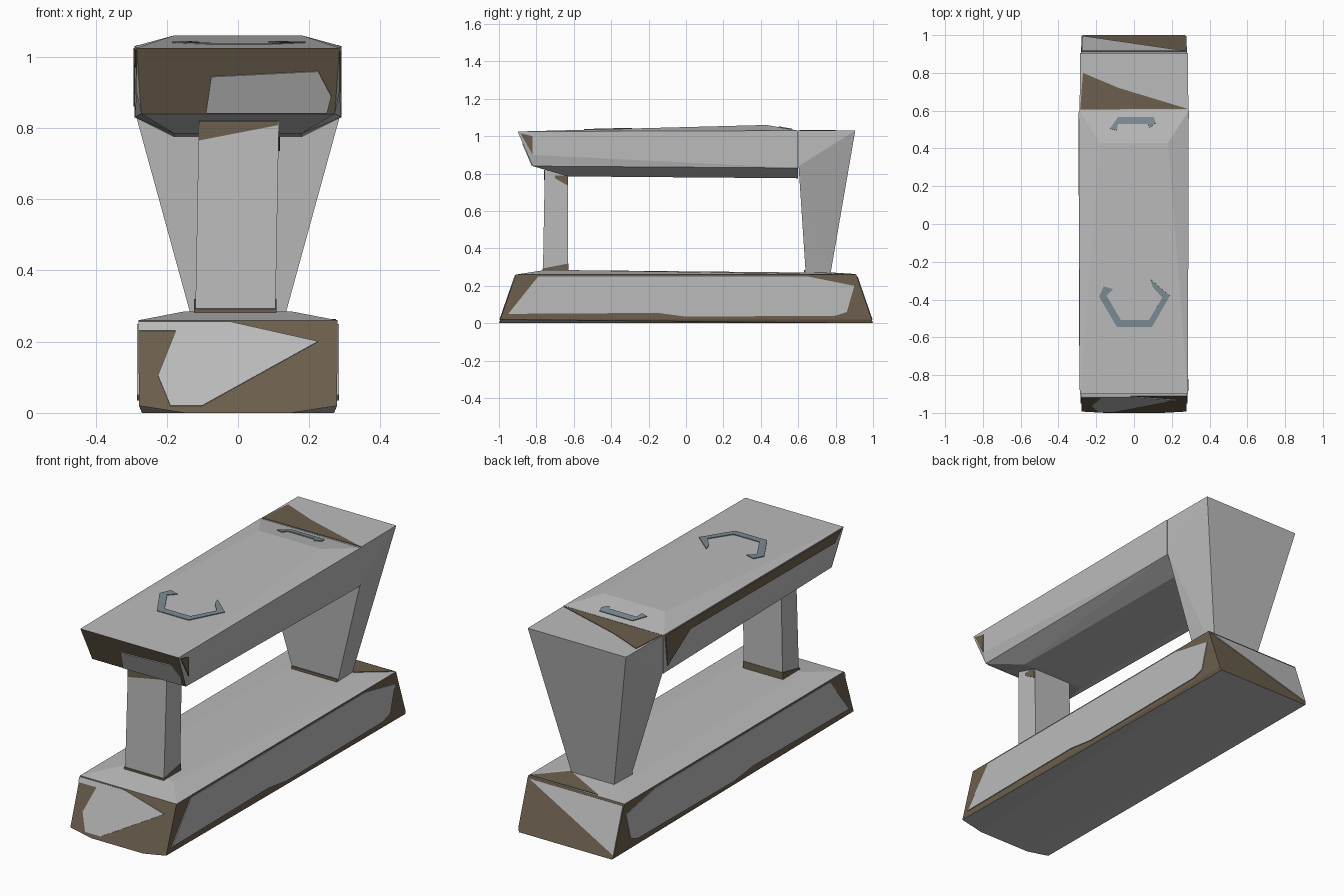
import bpy, bmesh
from mathutils import Vector

if "Cube" in bpy.data.objects:
    bpy.data.objects.remove(bpy.data.objects["Cube"])


def material(name, rgb):
    m = bpy.data.materials.new(name)
    m.diffuse_color = (*rgb, 1)
    m.use_nodes = True
    m.node_tree.nodes["Principled BSDF"].inputs["Base Color"].default_value = m.diffuse_color
    return m


GRAY = material("light_gray_panel", (0.50, 0.50, 0.50))
BROWN = material("brown_core", (0.15, 0.115, 0.075))
SLATE = material("slate_cuff", (0.20, 0.26, 0.29))


def finish(name, bm, mats, rule=None):
    bmesh.ops.recalc_face_normals(bm, faces=bm.faces)
    bm.normal_update()
    if rule:
        for f in bm.faces:
            f.material_index = int(rule(f.normal))
    me = bpy.data.meshes.new(name)
    bm.to_mesh(me)
    bm.free()
    for m in mats:
        me.materials.append(m)
    ob = bpy.data.objects.new(name, me)
    bpy.context.collection.objects.link(ob)
    return ob


def hull(name, pts, mats, rule=None):
    """Convex faceted block around a few corner points."""
    bm = bmesh.new()
    for p in pts:
        bm.verts.new(p)
    res = bmesh.ops.convex_hull(bm, input=bm.verts)
    loose = [v for v in bm.verts if not v.link_faces]
    bmesh.ops.delete(bm, geom=loose, context='VERTS')
    bmesh.ops.dissolve_limit(bm, angle_limit=0.01, verts=bm.verts, edges=bm.edges)
    return finish(name, bm, mats, rule)


def sym(*pts):
    """Corner points plus their mirror images in x."""
    return [(s * x, y, z) for x, y, z in pts for s in (-1, 1)]


def plate(name, pts, place, mat, half=0.004):
    """Thin painted panel: 2D outline laid on a plane by place(u, v)."""
    ps = [Vector(place(u, v)) for u, v in pts]
    n = Vector()
    for a, b in zip(ps, ps[1:] + ps[:1]):
        n += a.cross(b)
    n.normalize()
    bm = bmesh.new()
    lo = [bm.verts.new(p - n * half) for p in ps]
    hi = [bm.verts.new(p + n * half) for p in ps]
    bm.faces.new(lo[::-1])
    bm.faces.new(hi)
    for i in range(len(ps)):
        j = (i + 1) % len(ps)
        bm.faces.new((lo[i], lo[j], hi[j], hi[i]))
    return finish(name, bm, [mat])


# Base block: brown sides and ends, gray top and bottom
hull("base",
     sym((.15, -1, 0), (.27, 1, 0), (.278, -.993, .02), (.278, .993, .02),
         (.28, -.91, .26), (.28, .91, .26), (.15, -.75, .285), (.15, .75, .27)),
     [GRAY, BROWN], lambda n: abs(n.z) < 0.5)

# Gray panels on the base sides
side = [(-.95, .05), (-.79, .25), (.65, .25), (.9, .2), (.86, .06),
        (.8, .04), (0, .035), (-.15, .055)]
for s, label in ((1, "right"), (-1, "left")):
    plate(f"base_{label}_panel", side, lambda y, z: (s * .279, y, z), GRAY)

# Gray panels on the sloped base ends
plate("base_front_panel",
      [(-.28, .255), (-.02, .255), (.225, .2), (-.1, .02), (-.19, .02),
       (-.225, .105), (-.175, .23), (-.28, .23)],
      lambda x, z: (x, -1 + .09 * z / .26, z), GRAY)
plate("base_back_panel", [(.27, .25), (-.275, .25), (-.275, .02)],
      lambda x, z: (x, 1 - .09 * z / .26, z), GRAY)

# Bare patch on the base top behind the rear support
plate("base_top_patch", [(.275, .905), (-.12, .9), (.13, .77)],
      lambda x, y: (x, y, .26 + .01 * (.91 - y) / .16), BROWN, .003)

# Upper slab with a brown undercut nose
hull("upper_slab",
     sym((.285, -.9, 1.025), (.272, -.82, .84), (.285, -.82, .90),
         (.29, .6, 1.03), (.29, .6, .83), (.18, -.63, .785),
         (.18, .6, .775), (.18, .43, 1.06)),
     [GRAY, BROWN], lambda n: n.y < -0.6)
plate("nose_panel", [(-.09, .843), (-.075, .945), (.225, .96), (.262, .89), (.25, .843)],
      lambda x, z: (x, -.9 + (1.025 - z) * .08 / .185, z), GRAY)
plate("slab_right_nose_patch", [(-.885, 1.015), (-.82, 1.0), (-.82, .9)],
      lambda y, z: (.285, y, z), BROWN)
plate("slab_left_patch", [(-.88, 1.02), (.59, 1.025), (.57, .86), (.38, .98), (-.82, .97)],
      lambda y, z: (-.285 - .005 * (y + .9) / 1.5, y, z), BROWN)

# Front post with brown collars top and bottom
hull("front_post",
     [(-.12, -.765, .27), (.105, -.765, .27), (-.12, -.63, .27), (.105, -.63, .27),
      (-.11, -.755, .82), (.115, -.755, .82), (-.11, -.63, .82), (.115, -.63, .82)],
     [GRAY])
plate("front_post_top_patch", [(-.11, .82), (-.11, .765), (.112, .808), (.112, .82)],
      lambda x, z: (x, -.755, z), BROWN)
plate("front_post_side_patch", [(-.63, .79), (-.63, .735), (-.7, .775), (-.7, .79)],
      lambda y, z: (.114, y, z), BROWN)
hull("front_post_foot",
     [(x, y, z) for x in (-.123, .108) for y in (-.768, -.627) for z in (.25, .292)]
     + [(-.123, -.627, .32), (.108, -.627, .32)], [BROWN])

# Tapered rear support
hull("rear_support",
     sym((.288, .602, 1.03), (.288, .602, .84), (.13, .64, .265),
         (.285, .905, 1.03), (.12, .77, .25)), [GRAY])
hull("rear_support_foot",
     sym((.132, .632, .25), (.132, .632, .285), (.12, .72, .25), (.12, .72, .285)), [BROWN])
plate("rear_support_top_patch", [(-.285, .606), (.283, .61), (-.08, .72), (-.27, .8)],
      lambda x, y: (x, y, 1.03), BROWN, .003)

# Open hexagonal cuffs set in the slab top
plate("front_cuff",
      [(-.16, -.33), (-.185, -.385), (-.09, -.545), (.095, -.545), (.19, -.38),
       (.085, -.29), (.1, -.335), (.15, -.39), (.08, -.508), (-.07, -.508),
       (-.145, -.38), (-.11, -.345)],
      lambda x, y: (x, y, 1.025 + .035 * (y + .9) / 1.33), SLATE)
plate("rear_cuff",
      [(-.127, .505), (-.085, .565), (.105, .565), (.115, .535), (.085, .51),
       (.07, .53), (-.085, .53), (-.09, .495)],
      lambda x, y: (x, y, 1.06 - .03 * (y - .43) / .17), SLATE)
